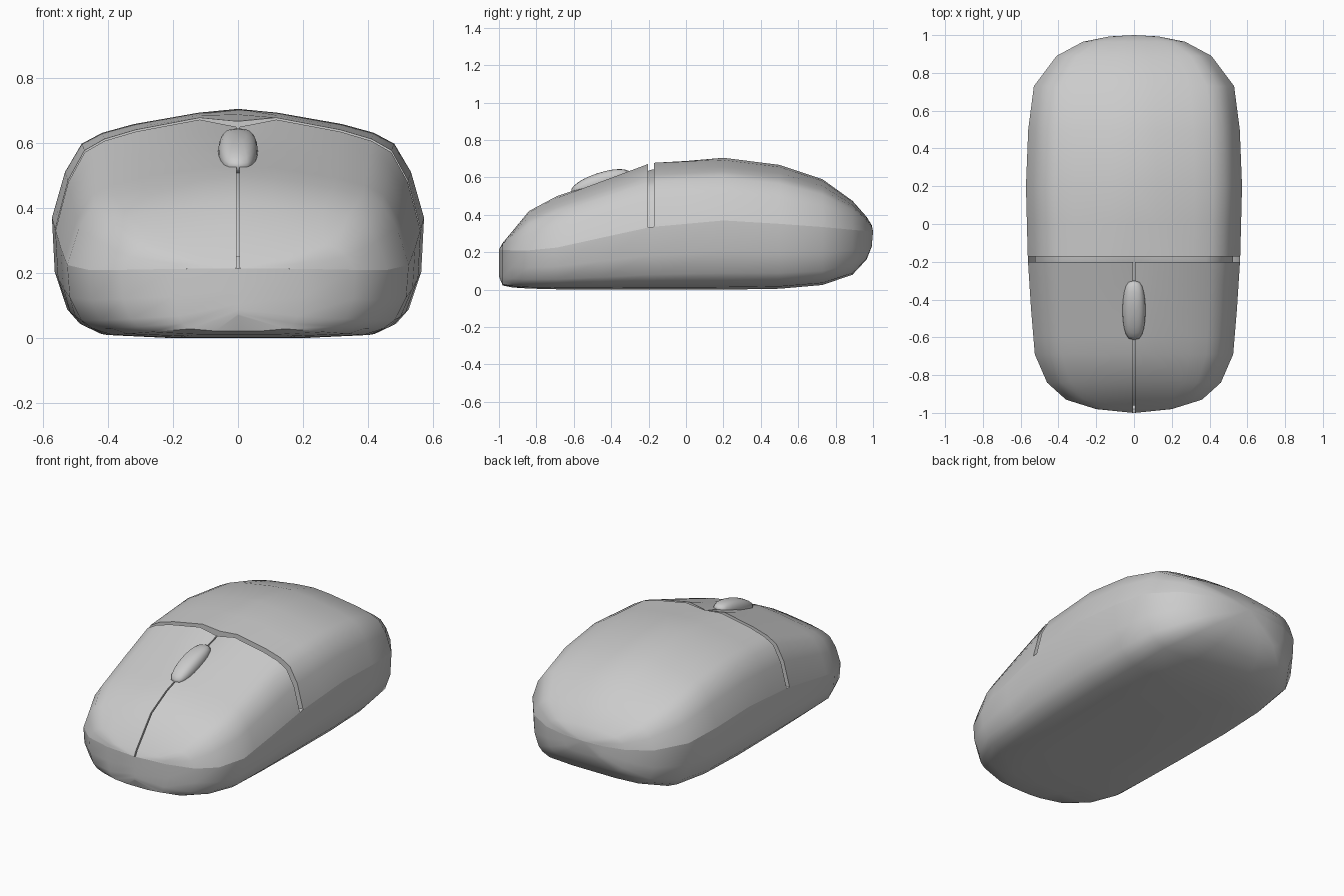
import bpy, bmesh, math
from mathutils import Matrix

if "Cube" in bpy.data.objects:
    bpy.data.objects.remove(bpy.data.objects["Cube"])

# Stations along the body: y, half width, seam height, crown height, underside height
ROWS = [(-1, 0, .215, .215, .07), (-.98, .2, .213, .25, .022), (-.93, .36, .21, .31, .012),
        (-.84, .46, .21, .42, .006), (-.69, .525, .225, .50, .002), (-.45, .545, .278, .59, 0),
        (-.187, .562, .335, .69, 0), (.2, .572, .37, .705, 0), (.5, .56, .352, .667, .005),
        (.73, .53, .335, .59, .025), (.89, .41, .32, .475, .08), (.965, .27, .313, .39, .16),
        (.993, .13, .31, .345, .23), (1, 0, .31, .31, .31)]
# Half cross-sections: fraction of width, fraction of height from the seam
UPPER = [(0, 1), (.21, .965), (.56, .86), (.73, .78), (.84, .68), (.93, .42), (1, 0)]
LOWER = [(1, 0), (.985, .45), (.918, .76), (.85, .88), (.735, .965), (.35, 1), (0, 1)]


def station(y):
    for a, b in zip(ROWS, ROWS[1:]):
        if a[0] <= y <= b[0]:
            f = (y - a[0]) / (b[0] - a[0])
            return [p + (q - p) * f for p, q in zip(a, b)]


def span(y0, y1, extra=()):
    return sorted({y0, y1, *extra, *(r[0] for r in ROWS if y0 < r[0] < y1)})


def dip(y):
    # shallow finger valley around the wheel
    if y < -.187:
        return .035 * min(1, max(0, (y + .65) / .45))
    return .025 * max(0, 1 - (y + .187) / .3)


def upper_section(y, inset=0, gap=0):
    y, w, s, t, _ = station(y)
    w, t = max(w - inset, 0), max(t - inset, s)
    pts = []
    for i, (u, h) in enumerate(UPPER):
        z = s + (t - s) * h - (dip(y) if i == 0 else 0)
        pts.append((max(u * w, gap), y, z))
    return pts


def lower_section(y):
    y, w, s, _, b = station(y)
    return [(u * w, y, s + (b - s) * h) for u, h in LOWER]


def finish(bm, name, angle=35):
    me = bpy.data.meshes.new(name)
    bm.to_mesh(me)
    bm.free()
    ob = bpy.data.objects.new(name, me)
    bpy.context.collection.objects.link(ob)
    bpy.ops.object.select_all(action='DESELECT')
    bpy.context.view_layer.objects.active = ob
    ob.select_set(True)
    bpy.ops.object.shade_smooth_by_angle(angle=math.radians(angle))
    return ob


def loft(name, sections, mirror=True, side=1):
    bm = bmesh.new()
    for sx in ((1, -1) if mirror else (side,)):
        grid = [[bm.verts.new((sx * x, y, z)) for x, y, z in sec] for sec in sections]
        for a, b in zip(grid, grid[1:]):
            for i in range(len(a) - 1):
                quad = (a[i], a[i + 1], b[i + 1], b[i])
                bm.faces.new(quad if sx < 0 else quad[::-1])
    bmesh.ops.remove_doubles(bm, verts=bm.verts, dist=.0005)
    bmesh.ops.recalc_face_normals(bm, faces=bm.faces)
    # open shells: make the normals point outward
    if sum(f.normal.dot(f.calc_center_median() - station_centre) * f.calc_area()
           for f in bm.faces) < 0:
        bmesh.ops.reverse_faces(bm, faces=bm.faces)
    return finish(bm, name)


station_centre = Matrix.Translation((0, 0, .25)).to_translation()

# Lower shell
loft("lower_shell", [lower_section(y) for y in span(-1, 1)])

# Rear palm cover with a front rim
loft("palm_cover", [upper_section(-.172, .04)] + [upper_section(y) for y in span(-.172, 1, (0,))])

# Two buttons with a back rim and a wall along the centre slit
for name, side in (("left_button", -1), ("right_button", 1)):
    secs = [upper_section(y, 0, .004) for y in span(-1, -.202, (-.6, -.32))]
    secs.append(upper_section(-.202, .04, .004))
    secs = [[(x0[0], x0[1], max(x0[2] - .03, .2)), *rest]
            for x0, rest in ((s[0], s) for s in secs)]
    loft(name, secs, mirror=False, side=side)

# Inner frame closing the gaps
loft("gap_frame", [upper_section(y, .038) for y in (-.23, -.187, -.14)])
loft("slit_frame", [[(0, p[1], p[2]), (.02, p[1], p[2])] for p in
                    (upper_section(y, .025)[0] for y in span(-.96, -.2, (-.6,)))])

# Scroll wheel: rounded capsule tilted along the button slope
bm = bmesh.new()
bmesh.ops.create_uvsphere(bm, u_segments=20, v_segments=12, radius=1)
for v in bm.verts:
    v.co.x = math.copysign(abs(v.co.x) ** .65, v.co.x) if abs(v.co.x) > 1e-5 else 0
bmesh.ops.transform(bm, verts=bm.verts, matrix=Matrix.Translation((0, -.457, .575))
                    @ Matrix.Rotation(math.radians(18), 4, 'X')
                    @ Matrix.Diagonal((.061, .165, .05, 1)))
finish(bm, "scroll_wheel", 60)
